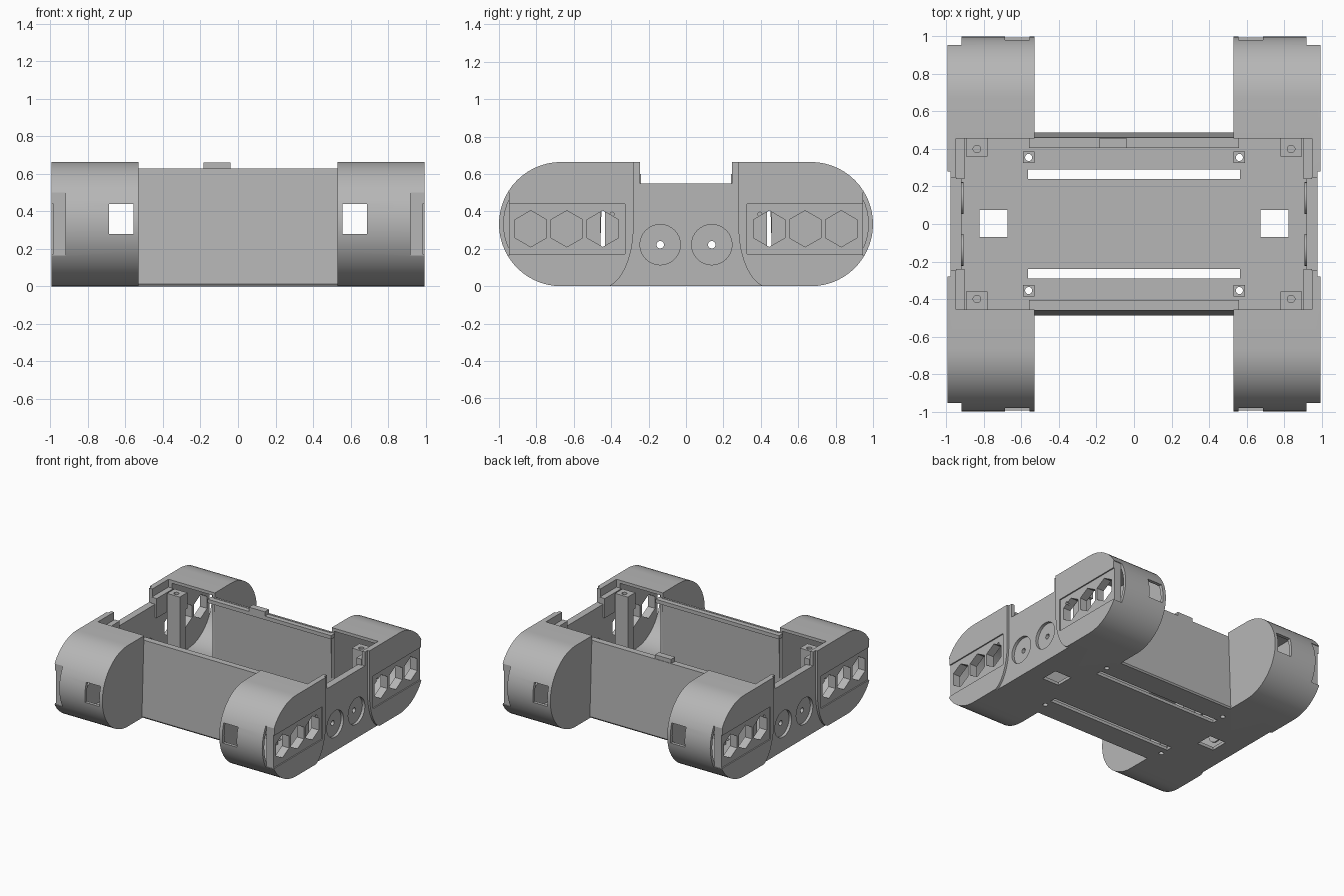
import bpy, bmesh, math
from mathutils import Matrix

if "Cube" in bpy.data.objects:
    bpy.data.objects.remove(bpy.data.objects["Cube"])

grey = bpy.data.materials.new("plain_grey")
grey.use_nodes = True
COLOUR = (0.47, 0.47, 0.47, 1)
grey.diffuse_color = COLOUR
grey.node_tree.nodes["Principled BSDF"].inputs["Base Color"].default_value = COLOUR


def finish(bm, name):
    bmesh.ops.recalc_face_normals(bm, faces=bm.faces)
    mesh = bpy.data.meshes.new(name)
    bm.to_mesh(mesh)
    bm.free()
    mesh.materials.append(grey)
    ob = bpy.data.objects.new(name, mesh)
    bpy.context.collection.objects.link(ob)
    return ob


def box(name, x0, x1, y0, y1, z0, z1):
    bm = bmesh.new()
    bmesh.ops.create_cube(bm, size=1)
    for v in bm.verts:
        v.co = (x0 + (v.co.x + .5) * (x1 - x0),
                y0 + (v.co.y + .5) * (y1 - y0),
                z0 + (v.co.z + .5) * (z1 - z0))
    return finish(bm, name)


def prism(name, profile, x0, x1):
    """Extrude a (y, z) outline along x."""
    bm = bmesh.new()
    face = bm.faces.new([bm.verts.new((x0, y, z)) for y, z in profile])
    ext = bmesh.ops.extrude_face_region(bm, geom=[face])["geom"]
    moved = [v for v in ext if isinstance(v, bmesh.types.BMVert)]
    bmesh.ops.translate(bm, verts=moved, vec=(x1 - x0, 0, 0))
    return finish(bm, name)


def disc(name, x0, x1, y, z, r, sides=32):
    turn = math.pi / 2 if sides == 6 else 0
    return prism(name, [(y + r * math.cos(turn + i * math.tau / sides),
                         z + r * math.sin(turn + i * math.tau / sides))
                        for i in range(sides)], x0, x1)


def post_hole(x, y, z0, z1, r):
    bm = bmesh.new()
    bmesh.ops.create_cone(bm, cap_ends=True, segments=20, radius1=r, radius2=r,
                          depth=z1 - z0,
                          matrix=Matrix.Translation((x, y, (z0 + z1) / 2)))
    return finish(bm, "hole_cutter")


def select(ob):
    bpy.ops.object.select_all(action='DESELECT')
    ob.select_set(True)
    bpy.context.view_layer.objects.active = ob


def combine(ob, other, operation='DIFFERENCE'):
    mod = ob.modifiers.new("combine", 'BOOLEAN')
    mod.operation = operation
    mod.solver = 'EXACT'
    mod.object = other
    select(ob)
    bpy.ops.object.modifier_apply(modifier=mod.name)
    bpy.data.objects.remove(other)


def mirror(ob, x=True, y=False):
    mod = ob.modifiers.new("mirror", 'MIRROR')
    mod.use_axis = (x, y, False)
    mod.use_mirror_merge = False
    select(ob)
    bpy.ops.object.modifier_apply(modifier=mod.name)


def smooth(ob):
    select(ob)
    bpy.ops.object.shade_smooth_by_angle(angle=math.radians(25))


def stadium(inset):
    """Long rounded outline seen from the side."""
    r, n = .332 - inset, 28
    arc = [math.pi * i / n - math.pi / 2 for i in range(n + 1)]
    pts = [(.668 + r * math.cos(a), .332 + r * math.sin(a)) for a in arc]
    return pts + [(-y, .664 - z) for y, z in pts]


# Side pods: hollow rounded shell with an open middle
pods = prism("side_pods", stadium(0), .53, .995)
combine(pods, prism("hollow", stadium(.025), .55, .92))
combine(pods, box("opening", .5, .92, -.457, .457, .025, 1))
combine(pods, box("roof_edge", .9, .95, -.457, .457, .6, 1))
combine(pods, box("side_notch", .8, 1.1, -.247, .247, .55, 1))

# Shallow recess in the middle of the outer side, flaring at the bottom
flare = [(.28 + .17 * (1 - math.cos(i / 8 * math.pi / 2)),
          .32 - .33 * math.sin(i / 8 * math.pi / 2)) for i in range(9)]
outline = [(.28, 1)] + flare
combine(pods, prism("middle_recess", outline + [(-y, z) for y, z in outline[::-1]], .978, 1.1))

for s in (-1, 1):
    # Axle discs with an inner boss
    combine(pods, disc("boss", .91, .94, s * .138, .222, .085), 'UNION')
    combine(pods, disc("disc_recess", .955, 1.1, s * .138, .222, .108))
    combine(pods, disc("axle_hole", .8, 1.1, s * .138, .222, .02, 20))
    # Hexagon panel, end notch and end window
    y0, y1 = sorted((s * .325, s * .96))
    combine(pods, box("panel_recess", .985, 1.1, y0, y1, .172, .44))
    y0, y1 = sorted((s * .947, s * 1.1))
    combine(pods, box("end_notch", .92, 1.1, y0, y1, .165, .5))
    y0, y1 = sorted((s * .85, s * 1.1))
    combine(pods, box("end_window", .558, .688, y0, y1, .28, .44))
    for y in (.445, .637, .83):
        combine(pods, disc("hexagon", .8, 1.1, s * y, .307, .097, 6))
    for z in (.275, .385):
        combine(pods, disc("screw_hole", .96, 1.1, s * .395, z, .011, 12))
    # Floor slots continue under the pods
    y0, y1 = sorted((s * .24, s * .29))
    combine(pods, box("slot", .4, .565, y0, y1, -.1, .1))
    combine(pods, post_hole(.562, s * .355, -.1, .1, .019))
combine(pods, box("floor_window", .675, .825, -.07, .075, -.1, .1))
mirror(pods)
smooth(pods)

# Centre floor with two long slots
floor = box("centre_floor", -.53, .53, -.455, .455, 0, .025)
for s in (-1, 1):
    y0, y1 = sorted((s * .24, s * .29))
    combine(floor, box("slot", -.6, .6, y0, y1, -.1, .1))
smooth(floor)

# Front and back walls, leaning in slightly, with a top rail
wall = prism("front_and_back_walls",
             [(.45, 0), (.478, 0), (.487, .012), (.462, .628), (.445, .628), (.464, .025)],
             -.53, .53)
mirror(wall, x=False, y=True)
rail = box("wall_rails", -.56, .56, .405, .455, .595, .625)
mirror(rail, x=False, y=True)
box("latch_tab", -.185, -.04, .405, .458, .6, .66)

# Corner posts with a wider head
post = box("corner_posts", .78, .895, .36, .432, .02, .6)
combine(post, box("head", .78, .895, .36, .457, .47, .6), 'UNION')
combine(post, post_hole(.838, .4, .45, .7, .02))
mirror(post, y=True)
smooth(post)

# Low screw bosses on the floor
boss = box("floor_bosses", .531, .592, .325, .387, .02, .07)
combine(boss, post_hole(.562, .355, -.1, .2, .019))
mirror(boss, y=True)
smooth(boss)

# Stiffening strips beside the side notches
strip = box("side_strips", .905, .95, .24, .455, .44, .6)
mirror(strip, y=True)
